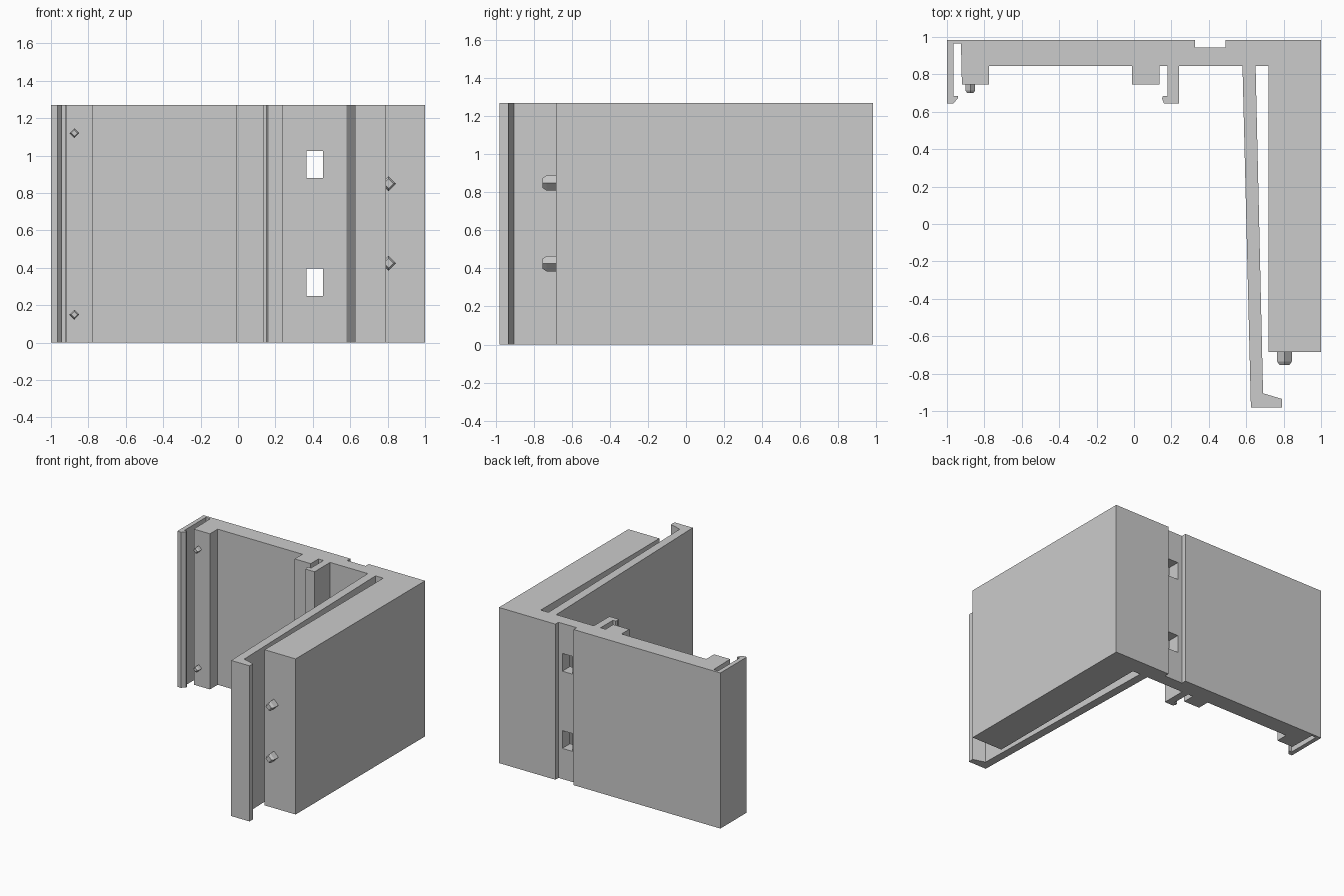
import bpy
import bmesh
from math import radians
from mathutils import Matrix

HEIGHT = 1.27

default_cube = bpy.data.objects.get("Cube")
if default_cube:
    bpy.data.objects.remove(default_cube, do_unlink=True)

grey = bpy.data.materials.new("plain grey")
grey.use_nodes = True
grey_value = (0.6, 0.6, 0.6, 1)
grey.diffuse_color = grey_value
grey.node_tree.nodes["Principled BSDF"].inputs["Base Color"].default_value = grey_value


def make_object(name, bm):
    """Turn a bmesh into a grey object in the scene."""
    bmesh.ops.recalc_face_normals(bm, faces=bm.faces)
    mesh = bpy.data.meshes.new(name)
    bm.to_mesh(mesh)
    bm.free()
    mesh.materials.append(grey)
    obj = bpy.data.objects.new(name, mesh)
    bpy.context.collection.objects.link(obj)
    return obj


def extrude_outline(name, outline, height):
    """Raise a plan outline straight up from the floor."""
    bm = bmesh.new()
    face = bm.faces.new([bm.verts.new((x, y, 0)) for x, y in outline])
    raised = bmesh.ops.extrude_face_region(bm, geom=[face])["geom"]
    top = [item for item in raised if isinstance(item, bmesh.types.BMVert)]
    bmesh.ops.translate(bm, verts=top, vec=(0, 0, height))
    return make_object(name, bm)


def cut_box(target, name, x_range, y_range, z_range):
    """Cut a rectangular opening through the target."""
    (xa, xb), (ya, yb), (za, zb) = x_range, y_range, z_range
    cutter = extrude_outline(name, [(xa, ya), (xb, ya), (xb, yb), (xa, yb)], zb - za)
    cutter.location.z = za
    cutter.hide_render = True
    cutter.hide_set(True)
    cutter.display_type = "WIRE"
    cut = target.modifiers.new(name, "BOOLEAN")
    cut.operation = "DIFFERENCE"
    cut.solver = "EXACT"
    cut.object = cutter


def add_peg(name, x, y, z, radius, length):
    """Diamond peg pointing forward, with a tapered tip."""
    bm = bmesh.new()
    taper = length * 0.3
    # straight shaft first, then the taper
    for r_base, r_tip, depth, start in (
        (radius, radius, length - taper, 0),
        (radius, radius * 0.65, taper, length - taper),
    ):
        place = Matrix.Translation((x, y - start - depth / 2, z))
        turn = Matrix.Rotation(radians(90), 4, "X")
        bmesh.ops.create_cone(
            bm, cap_ends=True, segments=4, radius1=r_base, radius2=r_tip,
            depth=depth, matrix=place @ turn)
    make_object(name, bm)


# Plan outlines of each feature, joined into one continuous extrusion
left_hook = [(-1, .985), (-1, .645), (-.965, .645), (-.94, .675), (-.94, .685),
             (-.965, .685), (-.965, .965), (-.925, .965)]
left_rib = [(-.92, .745), (-.775, .745), (-.775, .845)]
middle_rib = [(-.01, .845), (-.01, .745), (.135, .745), (.135, .845)]
middle_hook = [(.18, .845), (.18, .685), (.155, .685), (.15, .67),
               (.16, .645), (.24, .645), (.24, .845)]
long_clip = [(.58, .845), (.625, -.98), (.79, -.98), (.79, -.935),
             (.69, -.905), (.65, .845)]
thick_arm = [(.72, .845), (.72, -.685), (1, -.685), (1, .985)]
back_groove = [(.49, .985), (.49, .945), (.325, .945), (.325, .985)]

bracket = extrude_outline(
    "corner_bracket",
    left_hook + left_rib + middle_rib + middle_hook
    + long_clip + thick_arm + back_groove,
    HEIGHT)

# Two rectangular slots in the back groove
for label, bottom in (("lower", .25), ("upper", .88)):
    cut_box(bracket, label + "_slot_cutter", (.365, .455), (.8, 1.1),
            (bottom, bottom + .145))

# Locating pegs on the left rib and on the end of the thick arm
for label, z in (("lower", .15), ("upper", 1.12)):
    add_peg(label + "_rib_peg", -.875, .745, z, .026, .045)
for label, z in (("lower", .425), ("upper", .85)):
    add_peg(label + "_arm_peg", .805, -.685, z, .04, .07)
